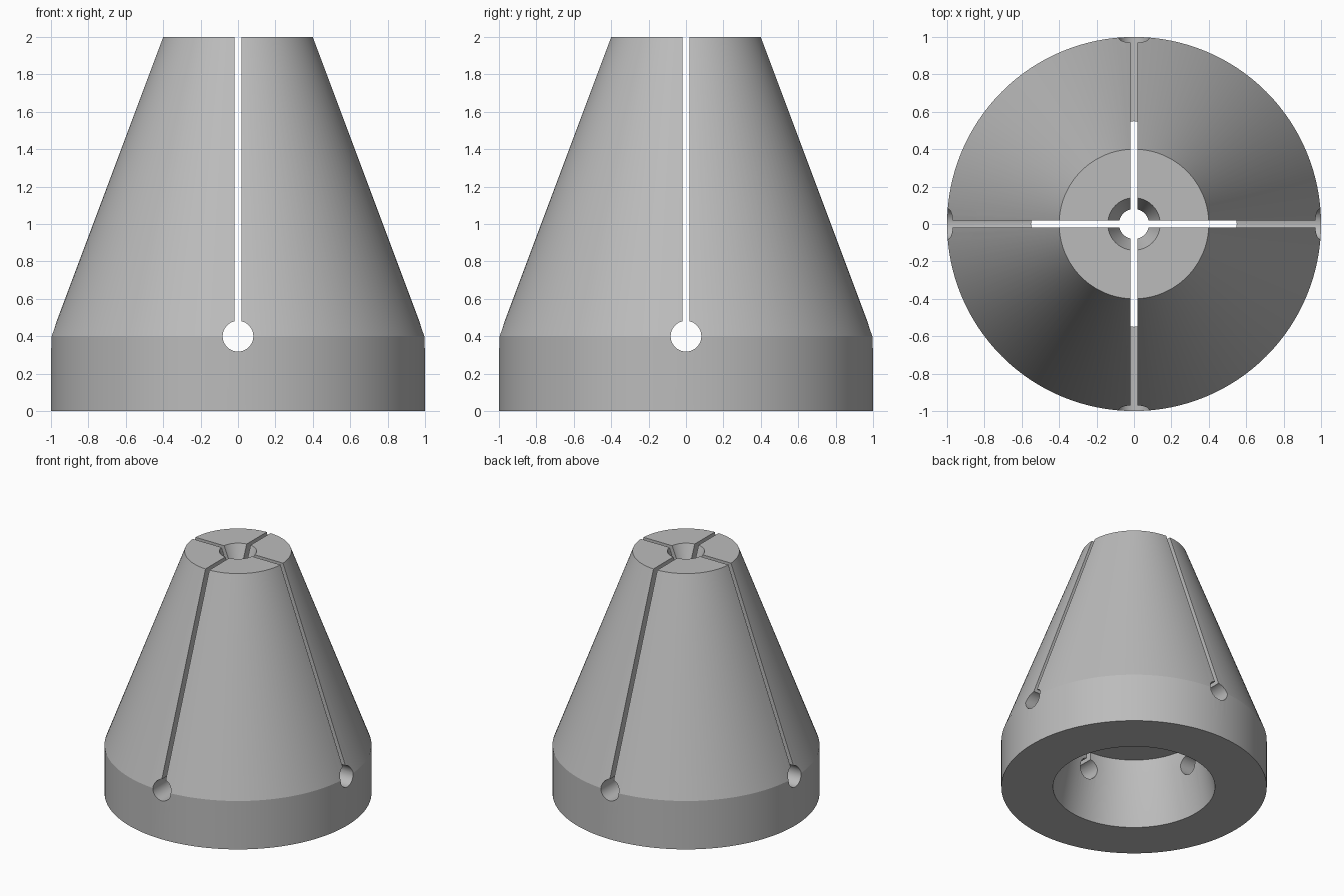
import bpy
import bmesh
import math
from mathutils import Matrix

cube = bpy.data.objects.get("Cube")
if cube:
    bpy.data.objects.remove(cube, do_unlink=True)

SEGMENTS = 128
HOLE_Z = 0.4

steel = bpy.data.materials.new("grey steel")
steel.use_nodes = True
GREY = (0.5, 0.5, 0.5, 1)
steel.diffuse_color = GREY
steel.node_tree.nodes["Principled BSDF"].inputs["Base Color"].default_value = GREY


def make_object(name, bm):
    bmesh.ops.recalc_face_normals(bm, faces=bm.faces)
    mesh = bpy.data.meshes.new(name)
    bm.to_mesh(mesh)
    bm.free()
    mesh.materials.append(steel)
    obj = bpy.data.objects.new(name, mesh)
    bpy.context.collection.objects.link(obj)
    return obj


def lathe(name, profile):
    """Revolve a closed (radius, z) profile around the z axis."""
    bm = bmesh.new()
    rings = []
    for i in range(SEGMENTS):
        a = 2 * math.pi * i / SEGMENTS
        rings.append([bm.verts.new((r * math.cos(a), r * math.sin(a), z)) for r, z in profile])
    n = len(profile)
    for i in range(SEGMENTS):
        p, q = rings[i], rings[(i + 1) % SEGMENTS]
        for j in range(n):
            k = (j + 1) % n
            bm.faces.new((p[j], q[j], q[k], p[k]))
    return make_object(name, bm)


def slot_cutter(angle):
    bm = bmesh.new()
    bmesh.ops.create_cube(bm, size=1, matrix=Matrix.Rotation(angle, 4, "Z")
                          @ Matrix.Translation((0, 0, HOLE_Z + 1))
                          @ Matrix.Diagonal((0.035, 3, 2, 1)))
    return make_object("slot_cutter", bm)


def hole_cutter(angle):
    bm = bmesh.new()
    bmesh.ops.create_cone(bm, cap_ends=True, segments=48, radius1=0.082, radius2=0.082, depth=3,
                          matrix=Matrix.Translation((0, 0, HOLE_Z))
                          @ Matrix.Rotation(angle, 4, "Z")
                          @ Matrix.Rotation(math.pi / 2, 4, "X"))
    return make_object("relief_hole_cutter", bm)


# Tapered body: outer cone, countersunk bore, wide socket underneath
body = lathe("collet_body", [
    (1, 0), (1, 0.4), (0.4, 2),
    (0.14, 2), (0.08, 1.85), (0.08, 0.54),
    (0.53, 0.54), (0.53, 0.42), (0.61, 0)])

# Crossed slots ending in round relief holes
bpy.ops.object.select_all(action="DESELECT")
bpy.context.view_layer.objects.active = body
body.select_set(True)
for angle in (0, math.pi / 2):
    for cutter in (slot_cutter(angle), hole_cutter(angle)):
        cutter.hide_render = True
        mod = body.modifiers.new("cut", "BOOLEAN")
        mod.operation = "DIFFERENCE"
        mod.solver = "EXACT"
        mod.object = cutter
        bpy.ops.object.modifier_apply(modifier=mod.name)
        bpy.data.objects.remove(cutter, do_unlink=True)

bpy.ops.object.shade_smooth_by_angle(angle=math.radians(15))
